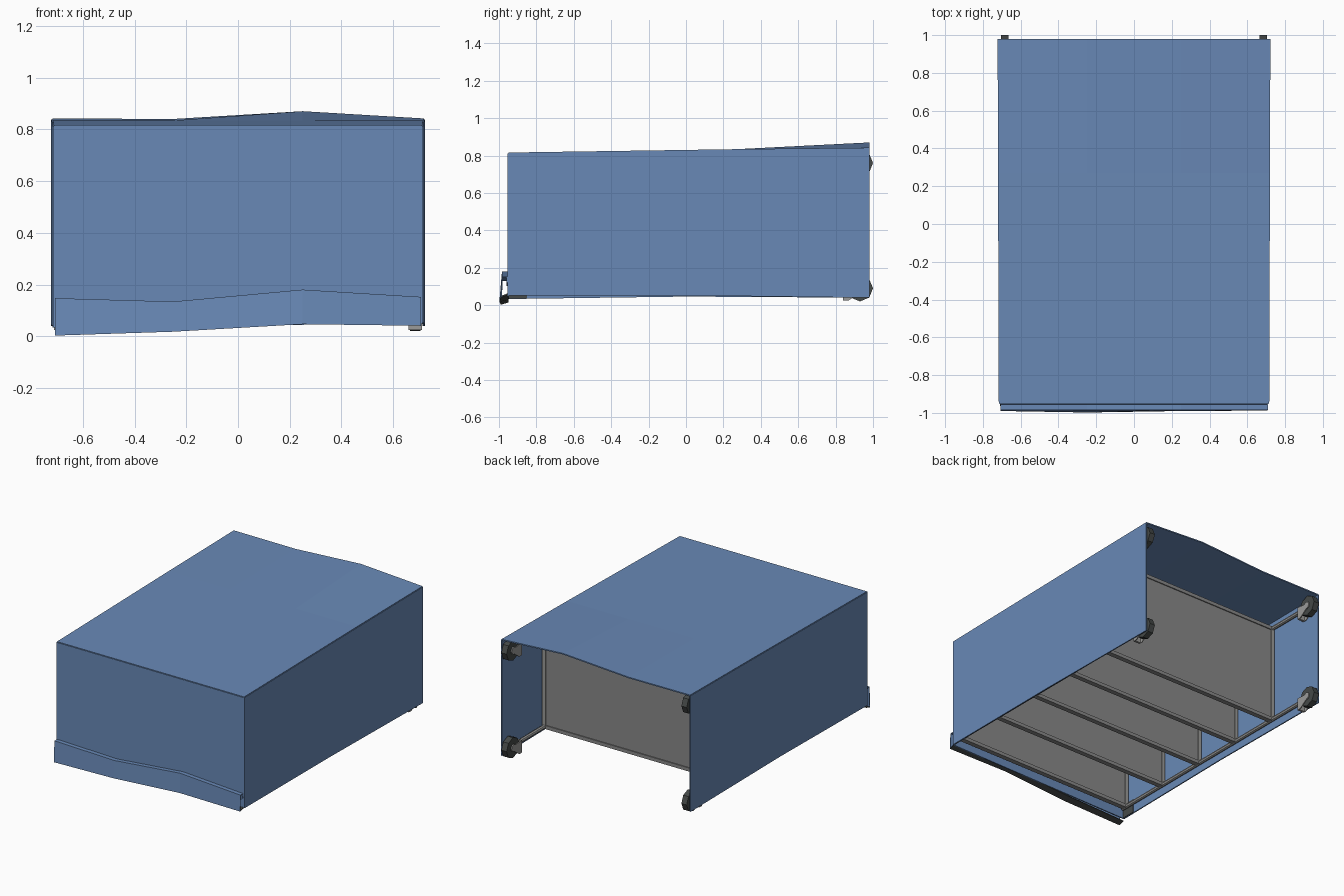
import bpy, bmesh, math
from mathutils import Matrix, Vector

if "Cube" in bpy.data.objects:
    bpy.data.objects.remove(bpy.data.objects["Cube"])


def mat(name, col):
    m = bpy.data.materials.new(name)
    m.diffuse_color = (*col, 1)
    m.use_nodes = True
    m.node_tree.nodes["Principled BSDF"].inputs["Base Color"].default_value = m.diffuse_color
    return m


BLUE = mat("blue fabric", (0.14, 0.25, 0.47))
GREY = mat("shelf grey", (0.25, 0.25, 0.25))
LIGHT = mat("frame light grey", (0.33, 0.33, 0.32))
DARK = mat("dark rubber", (0.06, 0.067, 0.065))


def finish(bm, name, *mats):
    bmesh.ops.recalc_face_normals(bm, faces=bm.faces)
    me = bpy.data.meshes.new(name)
    bm.to_mesh(me)
    bm.free()
    for m in mats:
        me.materials.append(m)
    ob = bpy.data.objects.new(name, me)
    bpy.context.collection.objects.link(ob)
    return ob


def sheet(name, rows, mats, thick=0.008, rule=None):
    """Thin fabric panel lofted through rows of points."""
    bm = bmesh.new()
    vs = [[bm.verts.new(p) for p in r] for r in rows]
    for i in range(len(vs) - 1):
        for j in range(len(vs[0]) - 1):
            f = bm.faces.new((vs[i][j], vs[i][j + 1], vs[i + 1][j + 1], vs[i + 1][j]))
            if rule:
                f.material_index = rule(i, j)
    ob = finish(bm, name, *mats)
    s = ob.modifiers.new("thickness", 'SOLIDIFY')
    s.thickness = thick
    s.offset = 0
    return ob


def box(name, lo, hi, m):
    lo, hi = Vector(lo), Vector(hi)
    bm = bmesh.new()
    bmesh.ops.create_cube(bm, size=1, matrix=Matrix.Translation((lo + hi) / 2)
                          @ Matrix.Diagonal((*(hi - lo), 1)))
    return finish(bm, name, m)


def prism(name, yz, x0, x1, m):
    """Side profile extruded along x."""
    bm = bmesh.new()
    f = bm.faces.new([bm.verts.new((x0, y, z)) for y, z in yz])
    r = bmesh.ops.extrude_face_region(bm, geom=[f])
    bmesh.ops.translate(bm, vec=(x1 - x0, 0, 0),
                        verts=[v for v in r["geom"] if isinstance(v, bmesh.types.BMVert)])
    return finish(bm, name, m)


def tube(name, a, b, r, m, n=8):
    a, b = Vector(a), Vector(b)
    d = b - a
    bm = bmesh.new()
    bmesh.ops.create_cone(bm, cap_ends=True, segments=n, radius1=r, radius2=r, depth=d.length,
                          matrix=Matrix.Translation((a + b) / 2)
                          @ d.to_track_quat('Z', 'Y').to_matrix().to_4x4())
    return finish(bm, name, m)


# Fabric cover: sagging long panel with a wavy open edge
def half(y):
    return 0.712 + 0.006 * (y + 0.95) / 1.93


sheet("cover_top", [
    [(-half(-.95), -.95, .812), (-.25, -.95, .812), (.25, -.95, .812), (half(-.95), -.95, .812)],
    [(-half(.27), .27, .83), (-.25, .27, .83), (.25, .27, .83), (half(.27), .27, .83)],
    [(-half(.98), .98, .838), (-.25, .98, .836), (.25, .98, .866), (half(.98), .98, .838)]], [BLUE])

# Cover sides
for side, bottoms in (("left", (.033, .046, .04)), ("right", (.052, .052, .04))):
    s = -1 if side == "left" else 1
    ys = (-.95, 0, .98)
    tops = (.812, .826, .838)
    sheet("cover_" + side, [[(s * half(y), y, z) for y, z in zip(ys, bottoms)],
                            [(s * half(y), y, z) for y, z in zip(ys, tops)]], [BLUE])
    # dark fastening patch at the inner corner
    box("patch_" + side, (s * .706 - .003, -.945, .055 if s > 0 else .035),
        (s * .706 + .003, -.85, .13), DARK)

# Cover front
sheet("cover_front", [[(-.712, -.95, .033), (.712, -.95, .05)],
                      [(-.712, -.95, .812), (.712, -.95, .812)]], [BLUE])

# Folded flap with wavy top and bottom edges, dark hem underneath
XS = (-.708, -.25, .25, .708)
ZB = (.005, .02, .049, .043)
ZT = (.145, .132, .178, .15)
YB = (-.988, -.996, -.988, -.986)
sheet("front_flap", [
    [(x, -.95, z + .012) for x, z in zip(XS, ZB)],
    [(x, y, z) for x, y, z in zip(XS, YB, ZB)],
    [(x, -.982, z) for x, z in zip(XS, ZT)],
    [(x, -.957, z) for x, z in zip(XS, ZT)],
    [(x, -.957, z - .03) for x, z in zip(XS, ZT)]],
    [BLUE, DARK], .006, lambda i, j: 1 if i == 0 else 0)

# Rack shelves with lighter edge rails
Z0, Z1, PX = .09, .76, .685
for k in range(5):
    y = .55 - .363 * k
    n = str(k + 1)
    box("shelf_" + n, (-PX, y - .01, Z0), (PX, y + .01, Z1), GREY)
    for z in (Z0, Z1):
        box("shelf_rail_" + n, (-PX, y - .017, z - .012), (PX, y + .017, z + .012), GREY)
    for x in (-PX, PX):
        box("shelf_end_" + n, (x - .012, y - .017, Z0), (x + .012, y + .017, Z1), LIGHT)

# Posts and casters at the four corners
for x in (-PX, PX):
    for z in (Z0, Z1):
        tube("post", (x, -.93, z), (x, .87, z), .014, LIGHT)
        yc, r = .93, .07
        tube("caster_hub", (x - .027, yc, z), (x + .027, yc, z), .025, LIGHT)
        prism("caster_wheel", [(yc + r * math.cos(i * math.pi / 4), z + r * math.sin(i * math.pi / 4))
                               for i in range(8)], x - .02, x + .02, DARK)
        # fork: a cheek on each side and a bridging plate
        for s in (-1, 1):
            a = x + s * .021
            prism("caster_fork", [(.845, z + .02), (.845, z - .065), (.87, z - .065),
                                  (.945, z - .01), (.945, z + .012)], a, a + s * .005, LIGHT)
        box("caster_plate", (x - .024, .84, z - .065), (x + .024, .855, z + .02), LIGHT)
